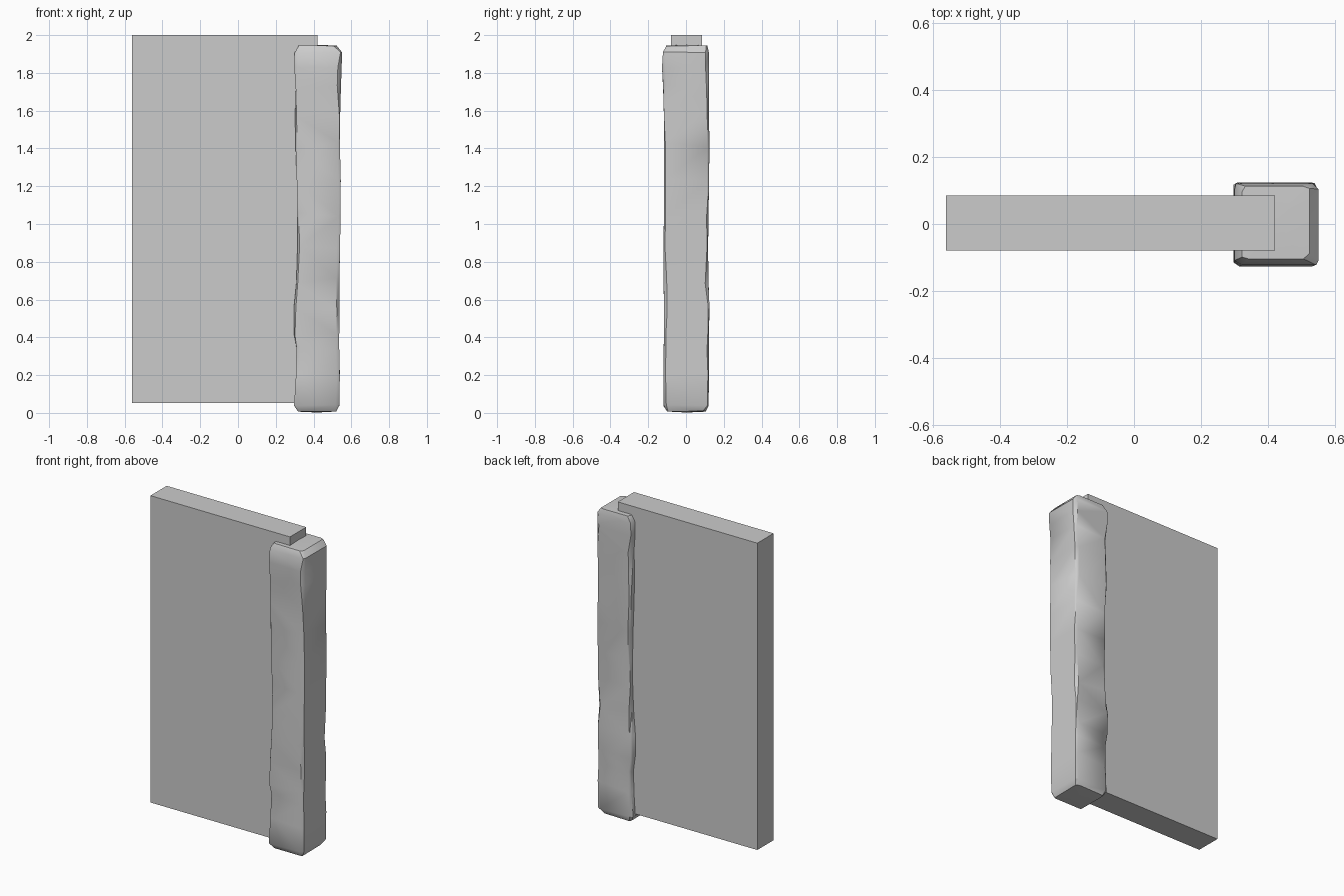
import bpy, bmesh, random

if "Cube" in bpy.data.objects:
    bpy.data.objects.remove(bpy.data.objects["Cube"])

random.seed(4)


def finish(bm, name):
    bmesh.ops.recalc_face_normals(bm, faces=bm.faces)
    mesh = bpy.data.meshes.new(name)
    bm.to_mesh(mesh)
    bm.free()
    obj = bpy.data.objects.new(name, mesh)
    bpy.context.collection.objects.link(obj)
    return obj


# flat wall panel
bm = bmesh.new()
bmesh.ops.create_cube(bm, size=1)
for v in bm.verts:
    v.co.x = -0.07 + v.co.x * 0.98
    v.co.y = 0.003 + v.co.y * 0.163
    v.co.z = 1.026 + v.co.z * 1.948
finish(bm, "wall_panel")

# rough-hewn stone post: (z, left, right, front, back) per level
levels = [
    (0.008, 0.318, 0.520, -0.100, 0.105),
    (0.04, 0.297, 0.537, -0.120, 0.120),
    (0.20, 0.307, 0.539, -0.119, 0.121),
    (0.34, 0.309, 0.536, -0.118, 0.121),
    (0.42, 0.297, 0.536, -0.117, 0.122),
    (0.56, 0.296, 0.537, -0.116, 0.124),
    (0.70, 0.309, 0.537, -0.119, 0.119),
    (0.88, 0.315, 0.540, -0.119, 0.117),
    (1.05, 0.316, 0.543, -0.117, 0.119),
    (1.22, 0.312, 0.544, -0.117, 0.122),
    (1.42, 0.305, 0.539, -0.117, 0.124),
    (1.58, 0.302, 0.541, -0.117, 0.122),
    (1.72, 0.306, 0.545, -0.121, 0.121),
    (1.83, 0.298, 0.549, -0.127, 0.121),
    (1.91, 0.300, 0.550, -0.122, 0.121),
    (1.943, 0.322, 0.523, -0.104, 0.113),
]
bm = bmesh.new()
rings = []
for z, l, r, f, b in levels:
    ring = []
    # each corner gets its own irregular chip
    for x, y, sx, sy in ((l, f, 1, 1), (r, f, -1, 1), (r, b, -1, -1), (l, b, 1, -1)):
        cx, cy = random.uniform(0.004, 0.022), random.uniform(0.004, 0.018)
        dz = random.uniform(-0.015, 0.015) if 0.1 < z < 1.8 else random.uniform(-0.003, 0.003)
        pair = [(x, y + sy * cy), (x + sx * cx, y)]
        if sx != sy:
            pair.reverse()
        ring += [bm.verts.new((px, py, z + dz)) for px, py in pair]
    rings.append(ring)
for a, b in zip(rings, rings[1:]):
    for i in range(8):
        j = (i + 1) % 8
        bm.faces.new((a[i], a[j], b[j], b[i]))

# gently domed ends
for ring, z in ((rings[0], 0.002), (rings[-1], 1.949)):
    tip = bm.verts.new((0.42, 0.004, z))
    for i in range(8):
        bm.faces.new((ring[i], ring[(i + 1) % 8], tip))
bmesh.ops.triangulate(bm, faces=bm.faces[:])
post = finish(bm, "stone_post")

bpy.context.view_layer.objects.active = post
post.select_set(True)
bpy.ops.object.shade_smooth_by_angle(angle=0.6)
